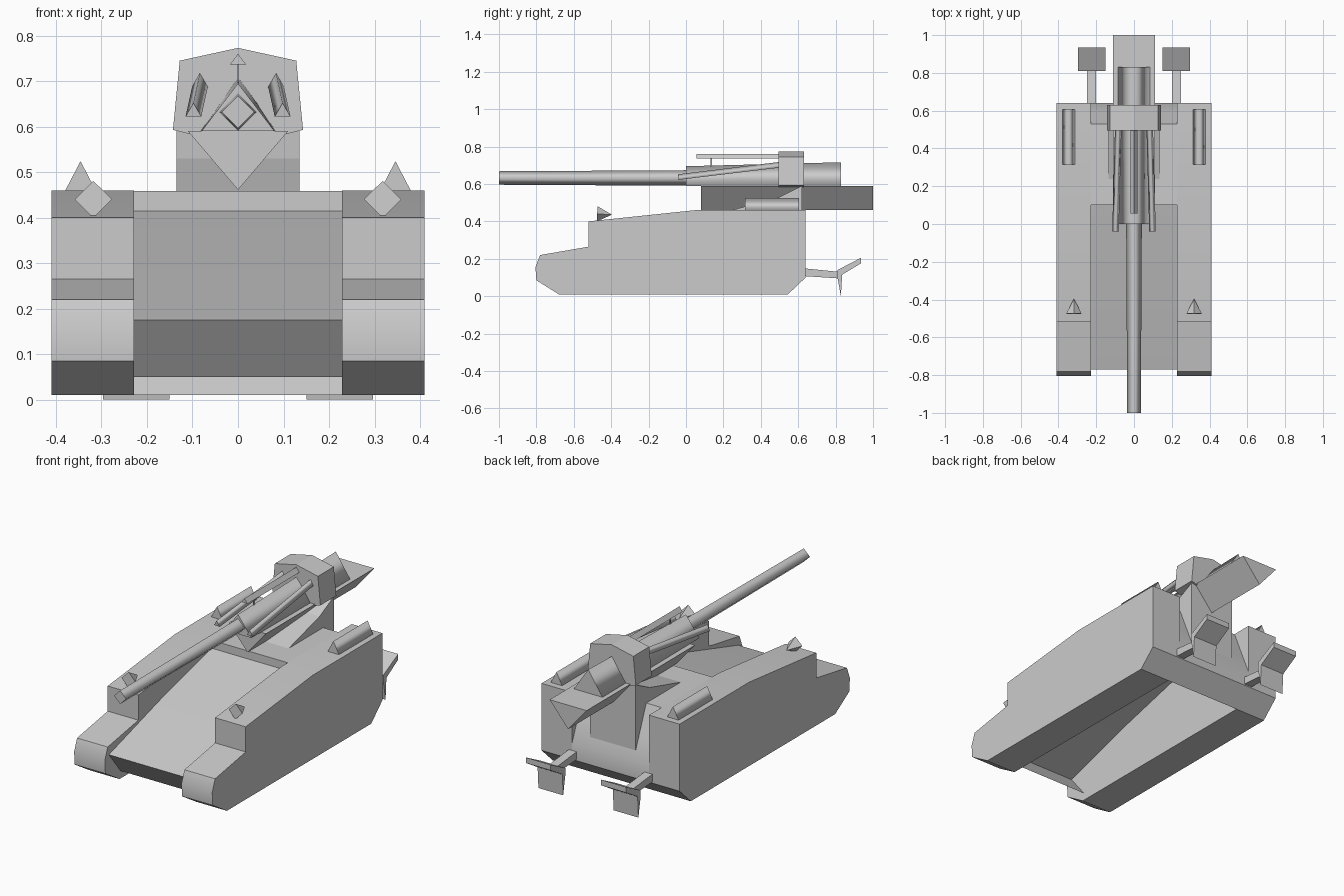
import bpy, bmesh, math
from mathutils import Vector

if "Cube" in bpy.data.objects:
    bpy.data.objects.remove(bpy.data.objects["Cube"])

grey = bpy.data.materials.new("plain grey")
grey.diffuse_color = (0.6, 0.6, 0.6, 1)
grey.use_nodes = True
grey.node_tree.nodes["Principled BSDF"].inputs["Base Color"].default_value = grey.diffuse_color


def finish(name, bm, smooth=None, soft_sides=False, closed=True):
    if closed:
        bmesh.ops.recalc_face_normals(bm, faces=bm.faces)
    if soft_sides:  # smooth lengthwise faces, flat end caps
        bm.faces.ensure_lookup_table()
        for f in bm.faces[2:]:
            f.smooth = True
    me = bpy.data.meshes.new(name)
    bm.to_mesh(me)
    bm.free()
    me.materials.append(grey)
    ob = bpy.data.objects.new(name, me)
    bpy.context.collection.objects.link(ob)
    if smooth:
        bpy.ops.object.select_all(action='DESELECT')
        bpy.context.view_layer.objects.active = ob
        ob.select_set(True)
        bpy.ops.object.shade_smooth_by_angle(angle=math.radians(smooth))
    return ob


def loft(name, a, b, smooth=None, soft_sides=False):
    """Solid between two matching outlines."""
    bm = bmesh.new()
    va = [bm.verts.new(p) for p in a]
    vb = [bm.verts.new(p) for p in b]
    n = len(va)
    bm.faces.new(va)
    bm.faces.new(vb[::-1])
    for i in range(n):
        j = (i + 1) % n
        bm.faces.new((va[i], vb[i], vb[j], va[j]))
    return finish(name, bm, smooth, soft_sides)


def sheet(name, pts, x0, x1, smooth=None):
    """Open bent plate following a (y, z) path."""
    bm = bmesh.new()
    rows = [(bm.verts.new((x0, y, z)), bm.verts.new((x1, y, z))) for y, z in pts]
    for (a, b), (c, d) in zip(rows, rows[1:]):
        bm.faces.new((a, b, d, c))
    return finish(name, bm, smooth, closed=False)


def side_profile(name, pts, x0, x1, smooth=None):
    """(y, z) outline extruded along x."""
    return loft(name, [(x0, y, z) for y, z in pts], [(x1, y, z) for y, z in pts], smooth)


def front_profile(name, pts, y0, y1, soft_sides=False):
    """(x, z) outline extruded along y."""
    return loft(name, [(x, y0, z) for x, z in pts], [(x, y1, z) for x, z in pts],
                soft_sides=soft_sides)


def bar(name, p, q, r0, r1, sides=3, soft_sides=True):
    """Tapered bar with one corner on top."""
    p, q = Vector(p), Vector(q)
    d = (q - p).normalized()
    u = d.cross(Vector((0, 0, 1))).normalized()
    v = u.cross(d)
    ring = [u * math.sin(t) + v * math.cos(t)
            for t in (2 * math.pi * i / sides for i in range(sides))]
    return loft(name, [p + k * r0 for k in ring], [q + k * r1 for k in ring],
                soft_sides=soft_sides)


# Centre hull plating, open underneath: nose, hood, raised deck, falling tail
sheet("hull", [(-0.67, 0.05), (-0.77, 0.175), (-0.33, 0.305), (0.1, 0.415), (0.1, 0.458),
               (0.53, 0.458), (0.59, 0.31), (0.64, 0.19), (0.64, 0.10), (0.545, 0.01)],
      -0.228, 0.228, 30)

pod = [(-0.68, 0.01), (-0.80, 0.085), (-0.805, 0.155), (-0.78, 0.22), (-0.52, 0.265),
       (-0.52, 0.40), (0.05, 0.46), (0.64, 0.46), (0.64, 0.10), (0.545, 0.01)]
spade = [(0.81, 0.14), (0.935, 0.205), (0.935, 0.175), (0.835, 0.115),
         (0.828, 0.0), (0.81, 0.10)]

for s, side in ((1, "right"), (-1, "left")):
    # Track housing and its roof fittings
    side_profile("track_housing_" + side, pod, s * 0.228, s * 0.41, 30)
    x = s * 0.346
    front_profile("roof_ridge_" + side,
                  [(x - 0.036, 0.455), (x + 0.036, 0.455), (x, 0.524)], 0.315, 0.605, True)
    bar("lamp_" + side, (s * 0.318, -0.475, 0.44), (s * 0.318, -0.398, 0.436),
        0.041, 0.001, 4, False)
    # Rear spade and arm
    side_profile("spade_arm_" + side, [(0.62, 0.15), (0.82, 0.13), (0.82, 0.095), (0.62, 0.108)],
                 s * 0.202, s * 0.248)
    side_profile("spade_" + side, spade, s * 0.15, s * 0.297)
    # Long gun brace
    bar("long_brace_" + side, (s * 0.098, -0.04, 0.632), (s * 0.083, 0.52, 0.70), 0.02, 0.02)

# Wedge pedestal and V-shaped cradle
side_profile("pedestal", [(0.23, 0.456), (0.50, 0.53), (0.62, 0.59), (0.62, 0.235), (0.53, 0.45)],
             -0.135, 0.135)
front_profile("cradle", [(-0.11, 0.59), (0.11, 0.59), (0, 0.461)], 0.08, 1.0)

# Breech block with a ridge top
loft("breech", [(-0.08, 0.0, 0.59), (0.08, 0.0, 0.59), (0, 0.0, 0.695)],
     [(-0.085, 0.83, 0.59), (0.085, 0.83, 0.59), (0, 0.83, 0.716)], soft_sides=True)

# Shield collar
front_profile("collar", [(-0.143, 0.593), (-0.128, 0.745), (0, 0.773), (0.128, 0.745),
                         (0.143, 0.593), (0.10, 0.582), (-0.10, 0.582)], 0.495, 0.63)

# Barrel
bar("barrel", (0, -1.0, 0.632), (0, 0.1, 0.632), 0.036, 0.042, 4)

# Sight rail and thin post
front_profile("sight_rail", [(-0.018, 0.736), (0.018, 0.736), (0, 0.76)], 0.055, 0.52)
side_profile("sight_post", [(0.10, 0.66), (0.16, 0.66), (0.14, 0.70), (0.14, 0.745),
                            (0.13, 0.745), (0.13, 0.70)], -0.002, 0.002)
